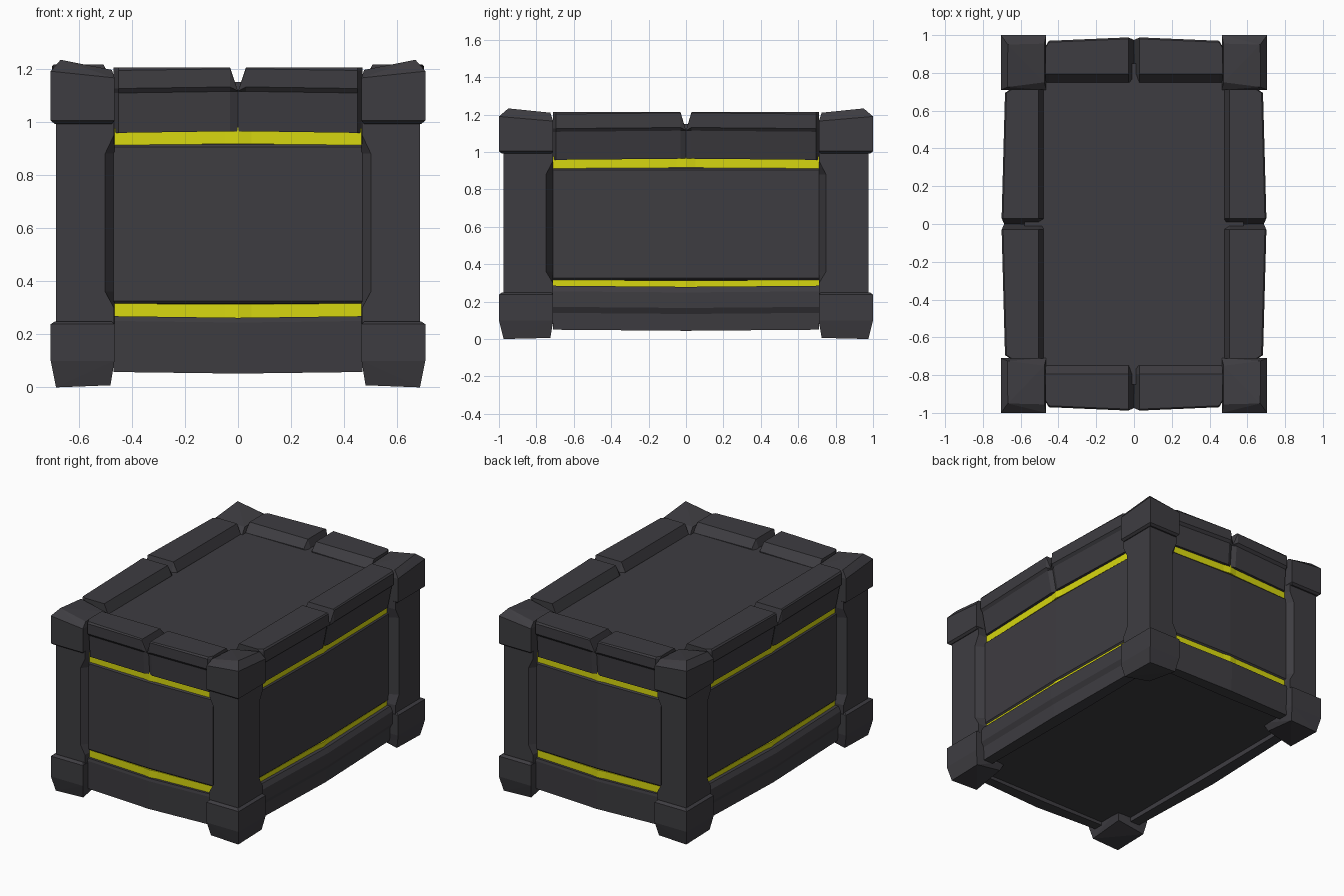
import bpy, bmesh

if "Cube" in bpy.data.objects:
    bpy.data.objects.remove(bpy.data.objects["Cube"])

def material(name, rgb):
    m = bpy.data.materials.new(name)
    m.diffuse_color = (*rgb, 1)
    m.use_nodes = True
    m.node_tree.nodes["Principled BSDF"].inputs["Base Color"].default_value = m.diffuse_color
    return m

DARK = material("dark grey", (0.048, 0.046, 0.053))
YELLOW = material("yellow", (0.68, 0.68, 0.005))

def finish(name, bm, mat):
    bmesh.ops.recalc_face_normals(bm, faces=bm.faces)
    me = bpy.data.meshes.new(name)
    bm.to_mesh(me)
    bm.free()
    me.materials.append(mat)
    ob = bpy.data.objects.new(name, me)
    bpy.context.collection.objects.link(ob)
    return ob

def loft(name, rings, mat):
    """Join equal-length rings of points and cap both ends."""
    bm = bmesh.new()
    vs = [[bm.verts.new(p) for p in r] for r in rings]
    n = len(rings[0])
    for a, b in zip(vs, vs[1:]):
        for i in range(n):
            j = (i + 1) % n
            bm.faces.new((a[i], a[j], b[j], b[i]))
    bm.faces.new(vs[0])
    bm.faces.new(vs[-1])
    return finish(name, bm, mat)

def hull(name, pts, mat):
    bm = bmesh.new()
    for p in pts:
        bm.verts.new(p)
    bmesh.ops.convex_hull(bm, input=bm.verts)
    bmesh.ops.dissolve_limit(bm, angle_limit=0.01, verts=bm.verts, edges=bm.edges)
    return finish(name, bm, mat)

def box(name, x, y, z0, z1, mat):
    return hull(name, [(i * x, j * y, k) for i in (-1, 1) for j in (-1, 1) for k in (z0, z1)], mat)

def bar(name, side, profile, stations, mat):
    """Sweep an (outward, z) profile along one side of the crate.
    Station: position along, outward push, z shift, z ceiling."""
    mid = (min(p[0] for p in profile) + max(p[0] for p in profile)) / 2
    rings = []
    for t, off, dz, top in stations:
        ring = []
        for d, z in profile:
            d2 = d + (off if d > mid else 0)
            z2 = min(z + dz, top)
            ring.append({"front": (t, -d2, z2), "back": (-t, d2, z2),
                         "right": (d2, t, z2), "left": (-d2, -t, z2)}[side])
        rings.append(ring)
    loft(name, rings, mat)

# Inner body and recessed lid panel
box("inner_body", 0.60, 0.90, 0.08, 1.12, DARK)
box("lid_panel", 0.58, 0.85, 1.10, 1.15, DARK)

# Side walls: L = half length, P = panel face distance, R = rim face distance
for sides, L, P, R, inner, ch in ((("front", "back"), 0.468, 0.935, 0.97, 0.748, 0.045),
                                  (("right", "left"), 0.712, 0.63, 0.683, 0.478, 0.028)):
    top = 1.205 if ch > 0.04 else 1.215
    rim = [(inner, 1.08), (inner, 1.15), (inner + ch, top), (R - 0.008, top), (R, top - 0.012),
           (R, 1.125), (R - 0.015, 1.108), (P + 0.008, 0.958), (inner + 0.06, 0.958)]
    rim_path = [(-L, -0.028, 0, 9), (-L + 0.018, 0, 0, 9), (-0.03, 0.018, 0.006, top), (0, 0.004, 0.006, 1.115),
                (0.03, 0.018, 0.006, top), (L - 0.018, 0, 0, 9), (L, -0.028, 0, 9)]
    panel = [(P - 0.1, 0.31), (P - 0.1, 0.915), (P - 0.01, 0.915), (P, 0.905), (P, 0.325), (P - 0.01, 0.315)]
    wall_path = [(-L, 0, 0, 9), (0, 0.015, 0, 9), (L, 0, 0, 9)]
    if ch > 0.04:
        skirt = [(P - 0.06, 0.058), (P - 0.06, 0.268), (P + 0.008, 0.268), (P + 0.012, 0.25), (P + 0.005, 0.058)]
    else:
        skirt = [(P - 0.06, 0.05), (P - 0.06, 0.285), (P + 0.015, 0.285), (P + 0.033, 0.255),
                 (P + 0.033, 0.172), (P + 0.015, 0.14), (P + 0.01, 0.05)]
    skirt_path = [(-L, 0, 0, 9), (0, 0.018, -0.006, 9), (L, 0, 0, 9)]
    for s in sides:
        bar(s + "_top_rim", s, rim, rim_path, DARK)
        bar(s + "_panel", s, panel, wall_path, DARK)
        bar(s + "_lower_skirt", s, skirt, skirt_path, DARK)
        # Yellow light strips sitting in the grooves
        for label, z0, z1, dz in (("upper", 0.912, 0.975, 0.004), ("lower", 0.25, 0.316, -0.003)):
            prof = [(P - 0.08, z0), (P - 0.08, z1), (P - 0.008, z1), (P - 0.008, z0)]
            path = [(-L, 0, 0, 9), (-0.05, 0.014, dz, 9), (0, 0.022, dz, 9), (0.05, 0.014, dz, 9), (L, 0, 0, 9)]
            bar(f"{s}_{label}_yellow_strip", s, prof, path, YELLOW)

# Corner posts and their top and bottom caps, mirrored to all four corners
for sx, xn in ((1, "right"), (-1, "left")):
    for sy, yn in ((-1, "front"), (1, "back")):
        tag = f"{yn}_{xn}"
        def m(pts):
            return [(sx * x, sy * y, z) for x, y, z in pts]

        rings = []
        for z, k in ((0.2, 0), (0.3, 0), (0.36, 1), (0.88, 1), (0.95, 0), (1.05, 0)):
            rings.append(m([(0.465, 0.71, z), (0.465, 0.93, z), (0.467 + 0.033 * k, 0.975, z),
                            (0.685, 0.975, z), (0.685, 0.712 + 0.036 * k, z), (0.62, 0.71, z)]))
        loft(tag + "_post", rings, DARK)

        def rect(x0, x1, y0, y1, z):
            return [(x, y, z) for x in (x0, x1) for y in (y0, y1)]

        hull(tag + "_top_cap", m(
            rect(0.475, 0.69, 0.72, 0.985, 0.992) + rect(0.465, 0.705, 0.71, 1.0, 1.004)
            + [(0.705, 1.0, 1.19), (0.705, 0.71, 1.165), (0.465, 1.0, 1.165),
               (0.668, 0.95, 1.233), (0.67, 0.725, 1.21), (0.475, 0.955, 1.195), (0.475, 0.75, 1.185),
               (0.465, 0.71, 1.15)]), DARK)
        hull(tag + "_bottom_cap", m(
            rect(0.475, 0.69, 0.72, 0.985, 0.248) + rect(0.465, 0.705, 0.71, 1.0, 0.238)
            + rect(0.465, 0.705, 0.71, 1.0, 0.10)
            + [(0.685, 0.975, 0), (0.48, 0.975, 0.008), (0.685, 0.725, 0.006), (0.49, 0.735, 0.04)]), DARK)
